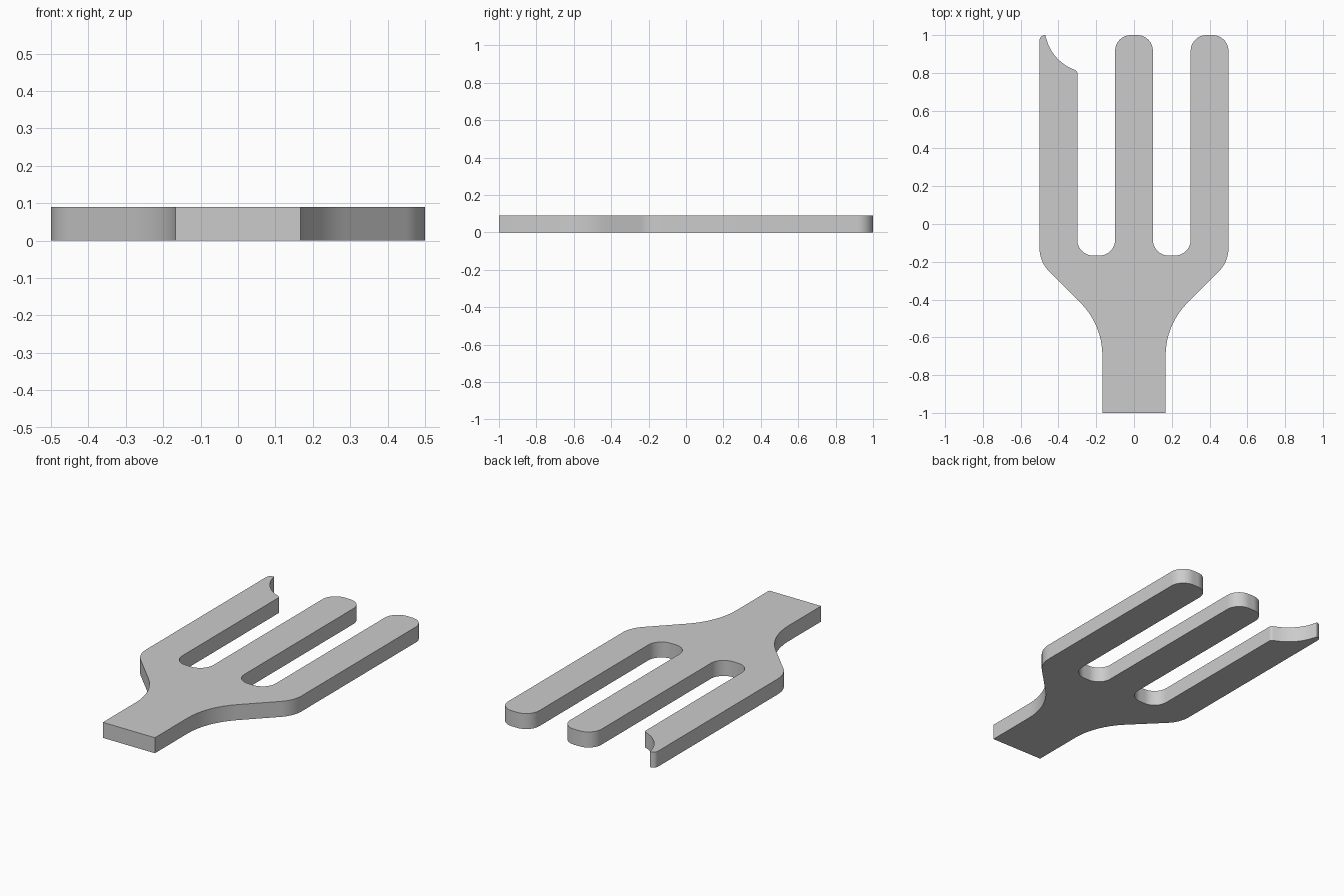
import bpy
import bmesh
import math
from mathutils import Vector

cube = bpy.data.objects.get("Cube")
if cube:
    bpy.data.objects.remove(cube, do_unlink=True)

THICKNESS = 0.09


def rounded_outline(corners, step=math.radians(6)):
    """Replace each (x, y, radius) corner with a tangent arc."""
    points = []
    for i, (x, y, r) in enumerate(corners):
        p = Vector((x, y))
        if r == 0:
            points.append(p)
            continue
        a = (Vector(corners[i - 1][:2]) - p).normalized()
        b = (Vector(corners[(i + 1) % len(corners)][:2]) - p).normalized()
        half = a.angle(b) / 2
        centre = p + (a + b).normalized() * (r / math.sin(half))
        start = p + a * (r / math.tan(half)) - centre
        end = p + b * (r / math.tan(half)) - centre
        sweep = math.atan2(start.cross(end), start.dot(end))
        count = max(3, math.ceil(abs(sweep) / step))
        for k in range(count + 1):
            t = sweep * k / count
            c, s = math.cos(t), math.sin(t)
            points.append(centre + Vector((c * start.x - s * start.y,
                                           s * start.x + c * start.y)))
    return points


# Handle stub and flared shoulder, mirrored to the other side
R = 1 / 12
shoulder = [(0.167, -1, 0), (0.167, -0.533, 0.4), (0.5, -0.2, 0.17)]
# Intact outer tine, slot and middle tine
tines = [(0.5, 1, R), (0.3, 1, R), (0.3, -0.167, R), (0.1, -0.167, R),
         (0.1, 1, R), (-0.1, 1, R), (-0.1, -0.167, R), (-0.3, -0.167, R)]
# Outer tine with a curved bite out of its tip
bitten_tip = [(-0.3, 0.81, 0.02), (-0.43, 0.865, 0.24), (-0.47, 1, 0),
              (-0.5, 1, 0.028)]
mirrored = [(-x, y, r) for x, y, r in reversed(shoulder)]
outline = rounded_outline(shoulder + tines + bitten_tip + mirrored)

# Flat plate extruded from the outline
bm = bmesh.new()
base = bm.faces.new([bm.verts.new((p.x, p.y, 0)) for p in outline])
top = bmesh.ops.extrude_face_region(bm, geom=[base], use_keep_orig=True)
verts = [g for g in top["geom"] if isinstance(g, bmesh.types.BMVert)]
bmesh.ops.translate(bm, verts=verts, vec=(0, 0, THICKNESS))
bmesh.ops.recalc_face_normals(bm, faces=bm.faces)
mesh = bpy.data.meshes.new("fork_head")
bm.to_mesh(mesh)
bm.free()

fork = bpy.data.objects.new("fork_head", mesh)
bpy.context.collection.objects.link(fork)

# Plain grey finish
grey = bpy.data.materials.new("plain grey")
grey.use_nodes = True
colour = (0.6, 0.6, 0.6, 1)
grey.diffuse_color = colour
grey.node_tree.nodes["Principled BSDF"].inputs["Base Color"].default_value = colour
mesh.materials.append(grey)

bpy.ops.object.select_all(action='DESELECT')
fork.select_set(True)
bpy.context.view_layer.objects.active = fork
bpy.ops.object.shade_smooth_by_angle(angle=math.radians(30))
